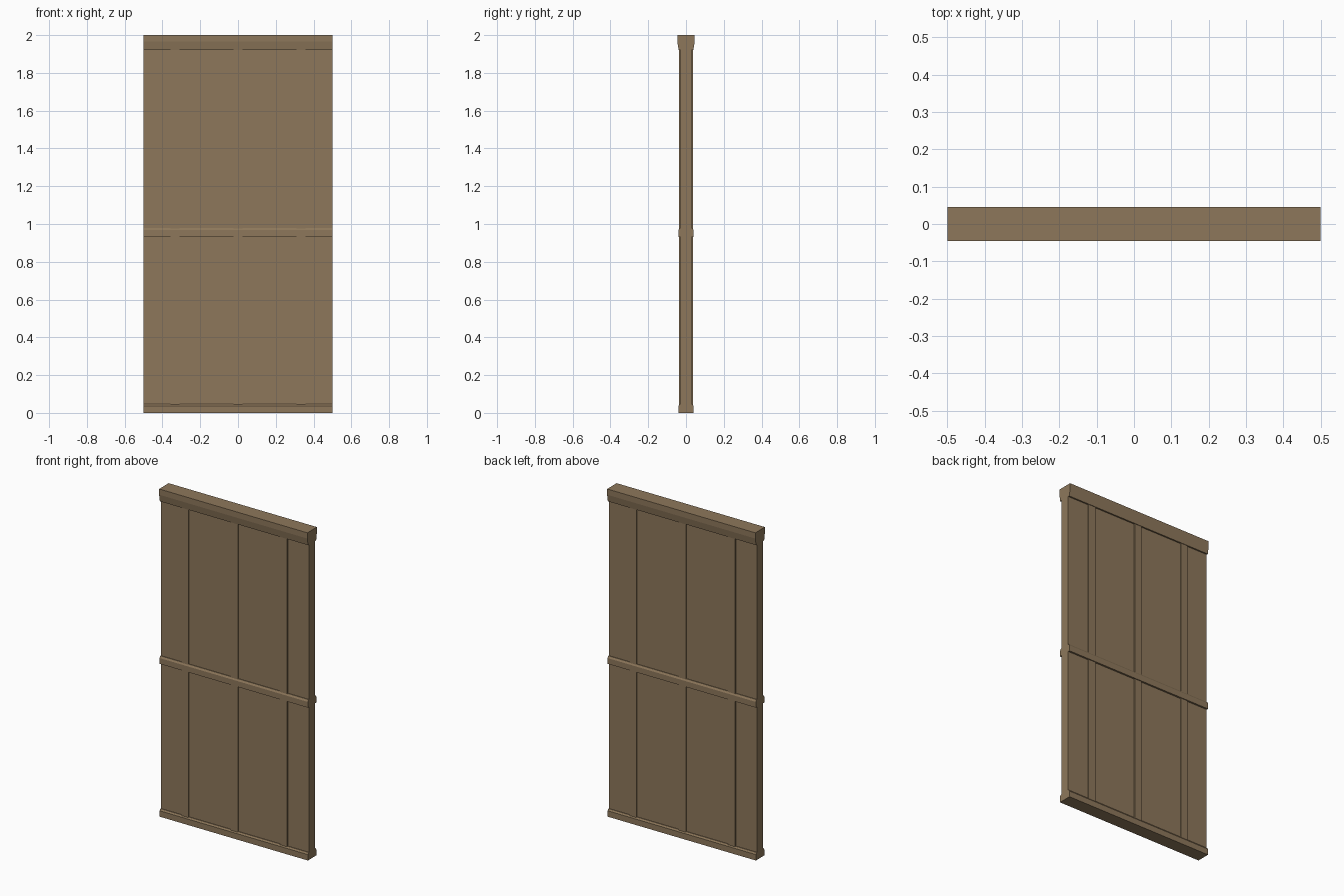
import bpy
import bmesh

cube = bpy.data.objects.get("Cube")
if cube:
    bpy.data.objects.remove(cube, do_unlink=True)

wood = bpy.data.materials.new("brown_wood")
wood.use_nodes = True
colour = (0.27, 0.187, 0.105, 1)
wood.diffuse_color = colour
bsdf = next(n for n in wood.node_tree.nodes if n.type == "BSDF_PRINCIPLED")
bsdf.inputs["Base Color"].default_value = colour
bsdf.inputs["Roughness"].default_value = 0.9


def extrude_profile(name, half_profile, x_min=-0.5, x_max=0.5):
    """Mirror (half depth, height) points across y = 0 and extrude along x."""
    outline = half_profile + [(-y, z) for y, z in reversed(half_profile)]
    bm = bmesh.new()
    face = bm.faces.new([bm.verts.new((x_min, y, z)) for y, z in outline])
    result = bmesh.ops.extrude_face_region(bm, geom=[face])
    moved = [v for v in result["geom"] if isinstance(v, bmesh.types.BMVert)]
    bmesh.ops.translate(bm, vec=(x_max - x_min, 0, 0), verts=moved)
    bmesh.ops.recalc_face_normals(bm, faces=bm.faces)
    mesh = bpy.data.meshes.new(name)
    bm.to_mesh(mesh)
    bm.free()
    mesh.materials.append(wood)
    obj = bpy.data.objects.new(name, mesh)
    bpy.context.collection.objects.link(obj)
    return obj


# Wall panel between the rails
extrude_profile("panel", [(0.03, 0.01), (0.03, 1.99)])

# Vertical battens, showing on both sides of the panel
for label, x in (("right", -0.333), ("middle", 0), ("left", 0.333)):
    extrude_profile(label + "_batten", [(0.036, 0.01), (0.036, 1.95)],
                    x - 0.024, x + 0.024)

# Skirting and middle rail with chamfered top edges
extrude_profile("bottom_rail", [(0.041, 0), (0.041, 0.036), (0.034, 0.046)])
extrude_profile("middle_rail", [(0.041, 0.932), (0.041, 0.967), (0.034, 0.978)])

# Flared top cap
extrude_profile("top_cap", [(0.039, 1.922), (0.046, 1.965), (0.046, 2.0)])
